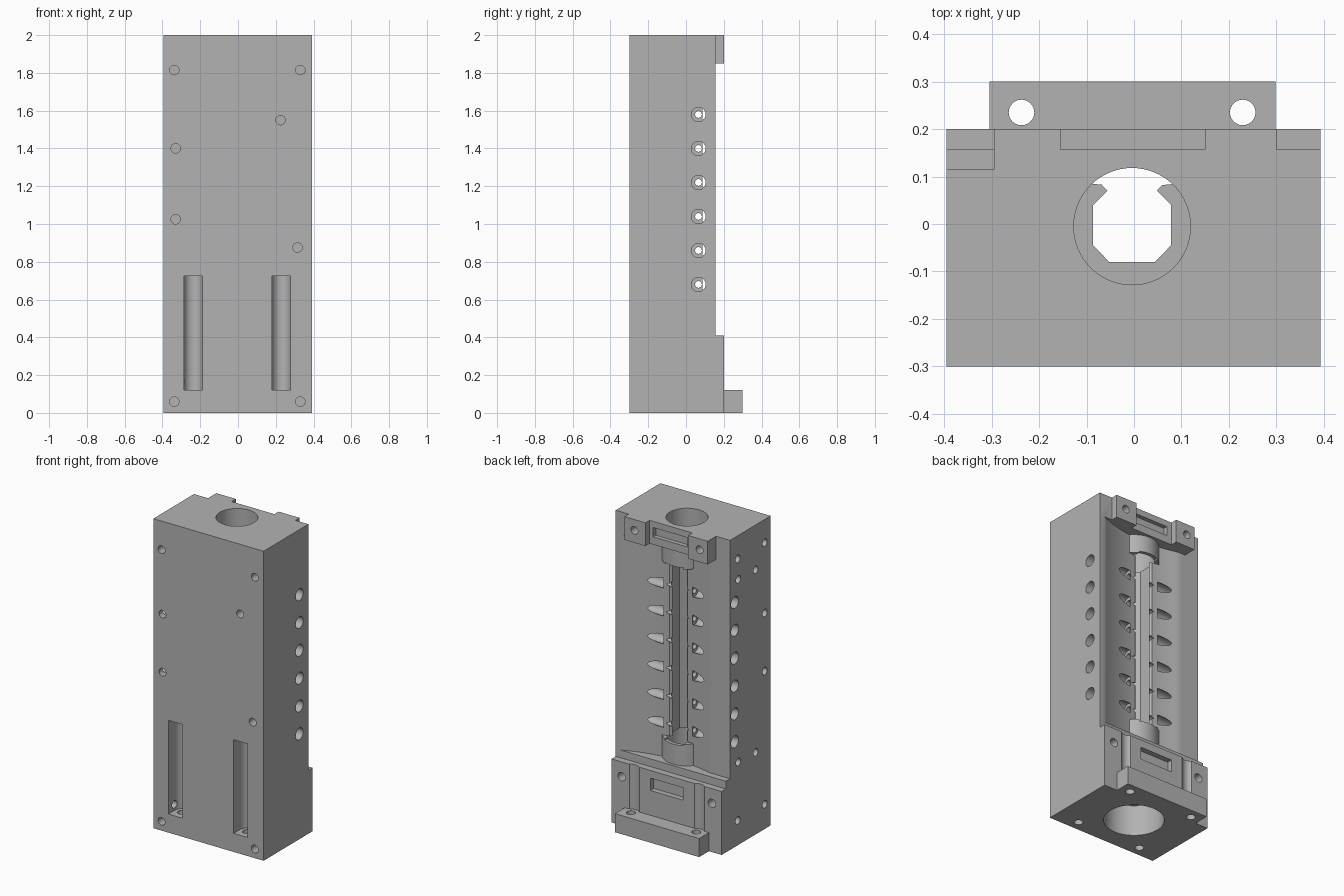
import bpy
import bmesh
import math
from mathutils import Matrix

old = bpy.data.objects.get("Cube")
if old:
    bpy.data.objects.remove(old)

grey = bpy.data.materials.new("light_grey")
grey.use_nodes = True
grey.diffuse_color = (0.45, 0.45, 0.45, 1)
grey.node_tree.nodes["Principled BSDF"].inputs["Base Color"].default_value = (0.45, 0.45, 0.45, 1)


def to_object(bm, name):
    bmesh.ops.recalc_face_normals(bm, faces=bm.faces)
    mesh = bpy.data.meshes.new(name)
    bm.to_mesh(mesh)
    bm.free()
    mesh.materials.append(grey)
    obj = bpy.data.objects.new(name, mesh)
    bpy.context.collection.objects.link(obj)
    return obj


def prism(points, z0, z1, name="cutter"):
    """Extrude an XY outline from z0 to z1."""
    bm = bmesh.new()
    face = bm.faces.new([bm.verts.new((x, y, z0)) for x, y in points])
    side = bmesh.ops.extrude_face_region(bm, geom=[face])["geom"]
    verts = [v for v in side if isinstance(v, bmesh.types.BMVert)]
    bmesh.ops.translate(bm, verts=verts, vec=(0, 0, z1 - z0))
    return to_object(bm, name)


def box(x0, x1, y0, y1, z0, z1, name="cutter"):
    return prism([(x0, y0), (x1, y0), (x1, y1), (x0, y1)], z0, z1, name)


def rod(axis, a, b, start, end, r, n=24):
    """Cylinder along an axis; a and b are the two other coordinates in xyz order."""
    mid = (start + end) / 2
    place, turn = {
        "x": ((mid, a, b), Matrix.Rotation(math.pi / 2, 4, "Y")),
        "y": ((a, mid, b), Matrix.Rotation(math.pi / 2, 4, "X")),
        "z": ((a, b, mid), Matrix.Identity(4)),
    }[axis]
    bm = bmesh.new()
    bmesh.ops.create_cone(bm, cap_ends=True, segments=n, radius1=r, radius2=r,
                          depth=end - start, matrix=Matrix.Translation(place) @ turn)
    return to_object(bm, "cutter")


def combine(tool, operation="DIFFERENCE"):
    tool.hide_render = True
    bpy.context.view_layer.objects.active = body
    mod = body.modifiers.new("bool", "BOOLEAN")
    mod.object = tool
    mod.operation = operation
    mod.solver = "EXACT"
    bpy.ops.object.modifier_apply(modifier=mod.name)
    bpy.data.objects.remove(tool)


L, R, FRONT, BACK, STEP = -0.395, 0.393, -0.3, 0.2, 0.157
FLOOR, CEILING, LEDGE = 0.46, 1.85, 0.41
CX = -0.004                                  # bore centre
SCREWS = (-0.237, 0.229)

# Main block with stepped back
body = box(L, R, FRONT, BACK, 0, 2, "housing")
combine(box(L - 1, R + 1, STEP, 1, LEDGE, CEILING))
combine(box(0.3, 1, STEP, 1, CEILING - 0.1, 3))
combine(box(-1, -0.295, STEP, 1, CEILING - 0.1, 3))
combine(box(-0.155, 0.15, STEP, 1, CEILING - 0.1, 3))
combine(box(-1, -0.295, 0.115, 1, FLOOR, 3))

# Shallow curved chamber in the back
curve = []
for i in range(33):
    x = -0.36 + 0.72 * i / 32
    y = 0.08 + 0.6 * x * x
    curve.append((x, min(y, 0.115) if x < 0 else y))
combine(prism([(L - 0.1, 0.115)] + curve + [(0.36, 0.5), (L - 0.1, 0.5)], FLOOR, CEILING))

# Foot flange
combine(box(-0.304, 0.298, 0.1, 0.3, 0, 0.12), "UNION")

# Collars at both ends of the chamber
combine(rod("z", CX, -0.005, 0.4, 0.6, 0.146, 64), "UNION")
combine(rod("z", CX, -0.005, 1.73, 1.9, 0.146, 64), "UNION")

# Central bore, base counterbore and lipped octagonal channel
combine(rod("z", CX, -0.005, 1.73, 2.1, 0.123, 64))
combine(rod("z", CX, -0.005, -0.1, 0.6, 0.123, 64))
combine(rod("z", CX, -0.005, -0.1, 0.2, 0.178, 64))
half = [(0.048, -0.08), (0.082, -0.045), (0.082, 0.04), (0.052, 0.07), (0.067, 0.086), (0.067, 0.3)]
outline = [(CX + x, y) for x, y in half] + [(CX - x, y) for x, y in reversed(half)]
combine(prism(outline, 0.59, 1.74))

# Row of stepped side ports
for i in range(6):
    z = 0.68 + 0.18 * i
    combine(rod("x", 0.066, z, 0.1, 0.6, 0.038))
    combine(rod("x", 0.066, z, -0.6, -0.108, 0.038))
    combine(rod("x", 0.066, z, -0.5, 0.5, 0.018, 16))

# Screw slots front and back, with through holes in the base
for x in SCREWS:
    slot = [(x + 0.05 * math.cos(t), -0.235 + 0.05 * math.sin(t))
            for t in (math.pi * i / 16 for i in range(17))]
    combine(prism(slot + [(x - 0.05, -0.5), (x + 0.05, -0.5)], 0.12, 0.725))
    combine(rod("z", x, 0.235, 0.12, 0.5, 0.05, 32))
    for y in (-0.235, 0.235):
        combine(rod("z", x, y, -0.1, 0.2, 0.027))

# Blind holes in the front
for x, z in [(-0.337, 1.815), (0.33, 1.815), (0.225, 1.55), (-0.33, 1.4),
             (-0.33, 1.025), (0.315, 0.875), (-0.337, 0.06), (0.33, 0.06)]:
    combine(rod("y", x, z, -0.5, -0.2, 0.025))

# Blind holes in the side
for y, z in [(-0.24, 1.85), (-0.24, 1.395), (-0.24, 1.02), (-0.24, 0.16), (-0.147, 1.71),
             (-0.147, 0.53), (0.035, 1.85), (0.03, 1.715), (0.03, 0.535), (0.035, 0.16)]:
    combine(rod("x", y, z, -0.6, -0.28, 0.024))

# Rear fixing holes and latch pockets
for x in SCREWS:
    combine(rod("y", x, 1.93, 0.08, 0.5, 0.025))
for x in (-0.325, 0.32):
    combine(rod("y", x, 0.315, 0.08, 0.5, 0.027))
combine(box(-0.12, 0.115, 0.165, 0.5, 0.28, 0.36))
combine(box(-0.12, 0.125, 0.13, 0.5, 1.9, 1.96))

# Smooth the round surfaces, keep machined edges sharp
bpy.ops.object.select_all(action="DESELECT")
body.select_set(True)
bpy.context.view_layer.objects.active = body
bpy.ops.object.shade_smooth_by_angle(angle=math.radians(25))
